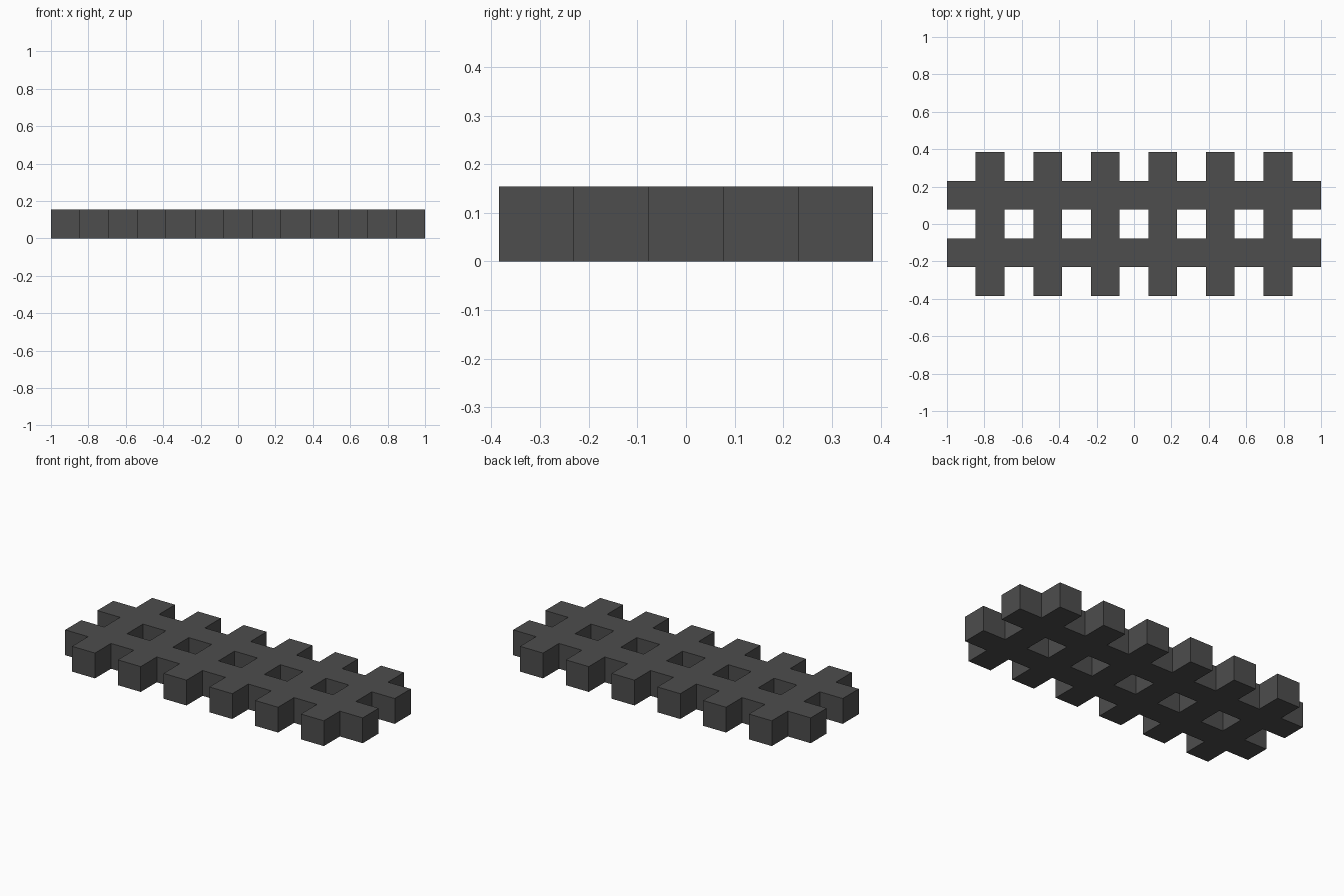
import bpy
import bmesh
from mathutils import Matrix

if "Cube" in bpy.data.objects:
    bpy.data.objects.remove(bpy.data.objects["Cube"])

COLS, ROWS = 13, 5
U = 2.0 / COLS      # bar width, gap and height are all one unit

mat = bpy.data.materials.new("dark grey")
mat.diffuse_color = (0.075, 0.075, 0.075, 1.0)
mat.use_nodes = True
mat.node_tree.nodes["Principled BSDF"].inputs["Base Color"].default_value = mat.diffuse_color

# flat grid of square cells, centred on the origin
bm = bmesh.new()
bmesh.ops.create_grid(bm, x_segments=COLS, y_segments=ROWS, size=0.5,
                      matrix=Matrix.Diagonal((COLS * U, ROWS * U, 1, 1)))

# remove every cell lying between the crossing bars
gaps = []
for f in bm.faces:
    c = f.calc_center_median()
    i = int((c.x + COLS * U / 2) / U)
    j = int((c.y + ROWS * U / 2) / U)
    if i % 2 == 0 and j % 2 == 0:
        gaps.append(f)
bmesh.ops.delete(bm, geom=gaps, context='FACES')

# thicken into a closed lattice standing on z = 0
ext = bmesh.ops.extrude_face_region(bm, geom=bm.faces[:], use_keep_orig=True)
top = [g for g in ext["geom"] if isinstance(g, bmesh.types.BMVert)]
bmesh.ops.translate(bm, verts=top, vec=(0, 0, U))
bmesh.ops.recalc_face_normals(bm, faces=bm.faces[:])

mesh = bpy.data.meshes.new("lattice_grate")
bm.to_mesh(mesh)
bm.free()
mesh.materials.append(mat)
grate = bpy.data.objects.new("lattice_grate", mesh)
bpy.context.collection.objects.link(grate)
